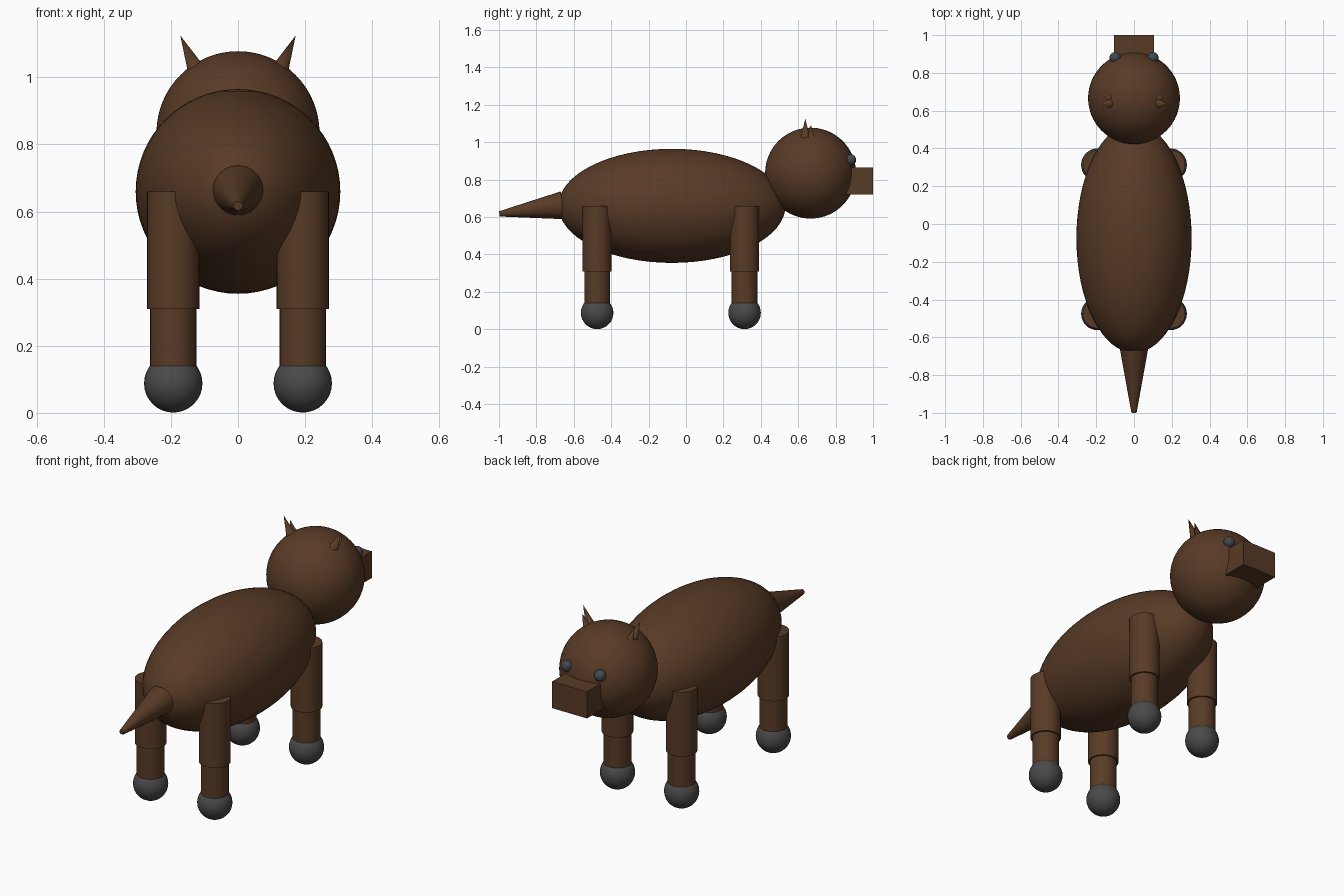
import bpy
from mathutils import Vector

if "Cube" in bpy.data.objects:
    bpy.data.objects.remove(bpy.data.objects["Cube"])


def material(name, rgb):
    m = bpy.data.materials.new(name)
    m.diffuse_color = (*rgb, 1)
    m.use_nodes = True
    m.node_tree.nodes["Principled BSDF"].inputs["Base Color"].default_value = m.diffuse_color
    return m


brown = material("brown fur", (0.098, 0.043, 0.019))
grey = material("dark grey hoof", (0.068, 0.068, 0.068))
eye_grey = material("blue grey eye", (0.055, 0.065, 0.075))


def finish(name, mat, smooth=True):
    ob = bpy.context.object
    ob.name = name
    ob.data.materials.append(mat)
    if smooth:
        bpy.ops.object.shade_smooth_by_angle()
    return ob


def ball(name, centre, radii, mat, segments=48):
    bpy.ops.mesh.primitive_uv_sphere_add(segments=segments, ring_count=segments // 2, location=centre)
    bpy.context.object.scale = radii
    bpy.ops.object.transform_apply(location=False, rotation=False, scale=True)
    return finish(name, mat)


def cone(name, start, end, r1, r2, mat, sides=32):
    a, b = Vector(start), Vector(end)
    bpy.ops.mesh.primitive_cone_add(vertices=sides, radius1=r1, radius2=r2,
                                    depth=(b - a).length, location=(a + b) / 2)
    bpy.context.object.rotation_euler = (b - a).to_track_quat('Z', 'Y').to_euler()
    return finish(name, mat)


# Trunk and head
ball("body", (0, -0.075, 0.66), (0.305, 0.607, 0.305), brown, 64)
ball("head", (0, 0.666, 0.835), (0.243, 0.243, 0.243), brown, 64)

# Box snout, its back end sunk into the head
bpy.ops.mesh.primitive_cube_add(size=1, location=(0, 0.885, 0.793))
bpy.context.object.scale = (0.21, 0.23, 0.145)
bpy.ops.object.transform_apply(location=False, rotation=False, scale=True)
finish("snout", brown, False)

# Tapered tail
cone("tail", (0, -0.66, 0.663), (0, -0.998, 0.617), 0.075, 0.014, brown)

for side, s in (("left", -1), ("right", 1)):
    # Eyes and double-pointed ears
    ball(side + "_eye", (s * 0.1, 0.88, 0.906), (0.03,) * 3, eye_grey, 24)
    cone(side + "_ear", (s * 0.11, 0.638, 0.99), (s * 0.172, 0.638, 1.125), 0.034, 0, brown)
    cone(side + "_ear_back", (s * 0.117, 0.668, 0.99), (s * 0.154, 0.668, 1.093), 0.03, 0, brown)

    # Legs: thick upper part, thinner shin, round hoof
    for end, y in (("front", 0.313), ("rear", -0.475)):
        x = s * 0.193
        tag = f"{end}_{side}_"
        cone(tag + "upper_leg", (x, y, 0.31), (x, y, 0.66), 0.078, 0.078, brown)
        cone(tag + "shin", (x, y, 0.1), (x, y, 0.33), 0.069, 0.069, brown)
        ball(tag + "hoof", (x, y, 0.088), (0.087,) * 3, grey, 32)
